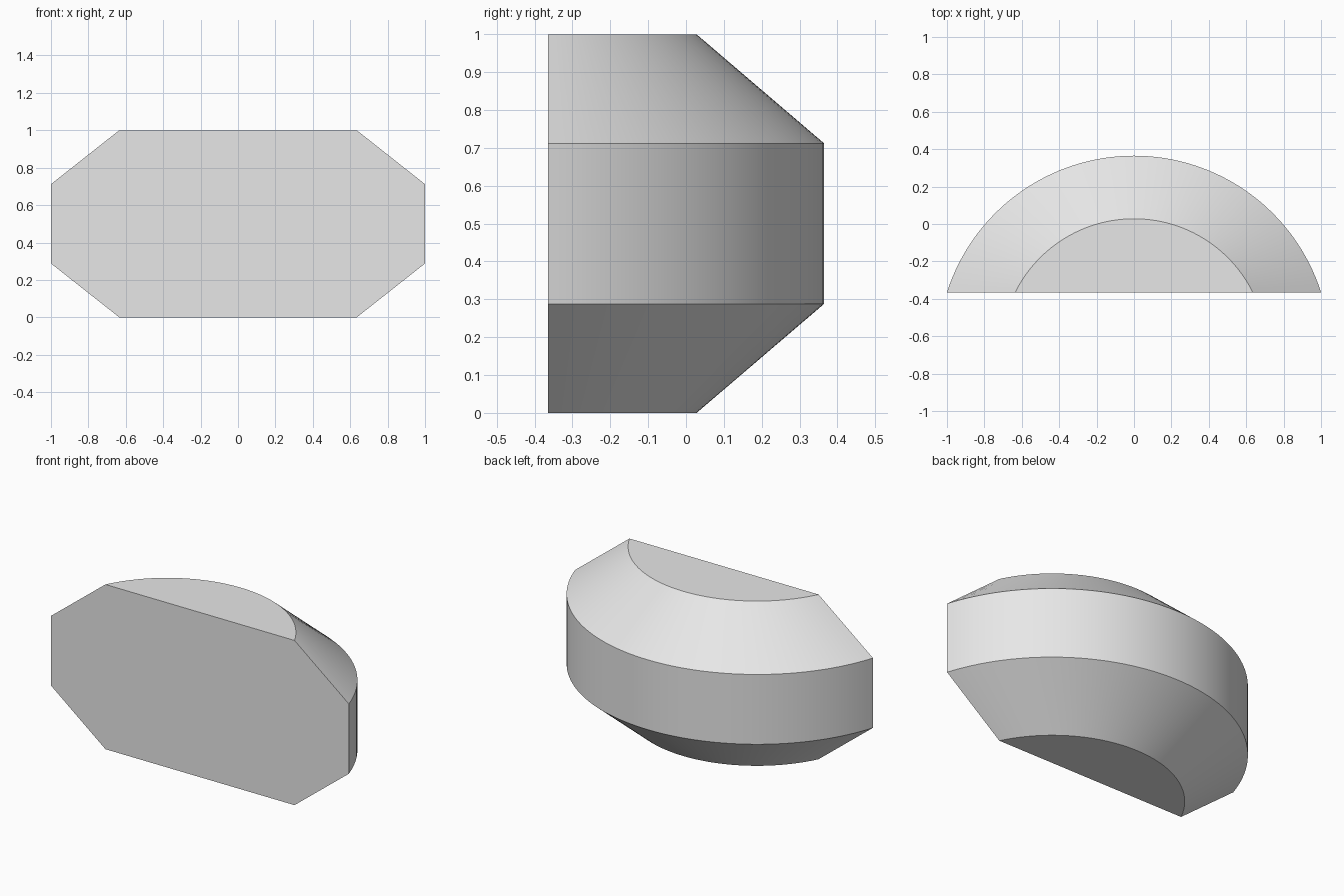
import bpy, bmesh, math

if "Cube" in bpy.data.objects:
    bpy.data.objects.remove(bpy.data.objects["Cube"])

SEGMENTS = 64
FRONT_Y = -0.365

grey = bpy.data.materials.new("light grey")
grey.diffuse_color = (0.8, 0.8, 0.8, 1)
grey.use_nodes = True
grey.node_tree.nodes["Principled BSDF"].inputs["Base Color"].default_value = grey.diffuse_color


def arc(half_width, back_y, z):
    """Circular arc from one end of the flat front to the other."""
    rise = back_y - FRONT_Y
    radius = (half_width ** 2 + rise ** 2) / (2 * rise)
    centre = back_y - radius
    reach = math.atan2(half_width, FRONT_Y - centre)
    angles = [reach * (1 - 2 * i / SEGMENTS) for i in range(SEGMENTS + 1)]
    return [(radius * math.sin(a), centre + radius * math.cos(a), z) for a in angles]


# Bevelled arc block, lofted through four arc levels
bm = bmesh.new()
levels = [(0.635, 0.028, 0), (1, 0.365, 0.288), (1, 0.365, 0.712), (0.635, 0.028, 1)]
rings = [[bm.verts.new(p) for p in arc(*level)] for level in levels]
for low, high in zip(rings, rings[1:]):
    for i in range(SEGMENTS):
        face = bm.faces.new((low[i], low[i + 1], high[i + 1], high[i]))

# Flat bottom, top and octagonal front
bm.faces.new(rings[0])
bm.faces.new(rings[-1])
bm.faces.new([r[0] for r in rings] + [r[-1] for r in reversed(rings)])
bmesh.ops.recalc_face_normals(bm, faces=bm.faces[:])

mesh = bpy.data.meshes.new("arc_block")
bm.to_mesh(mesh)
bm.free()
mesh.materials.append(grey)
block = bpy.data.objects.new("arc_block", mesh)
bpy.context.collection.objects.link(block)

# Smooth curved sides with crisp bevel edges
bpy.context.view_layer.objects.active = block
block.select_set(True)
bpy.ops.object.shade_smooth_by_angle(angle=math.radians(25))
